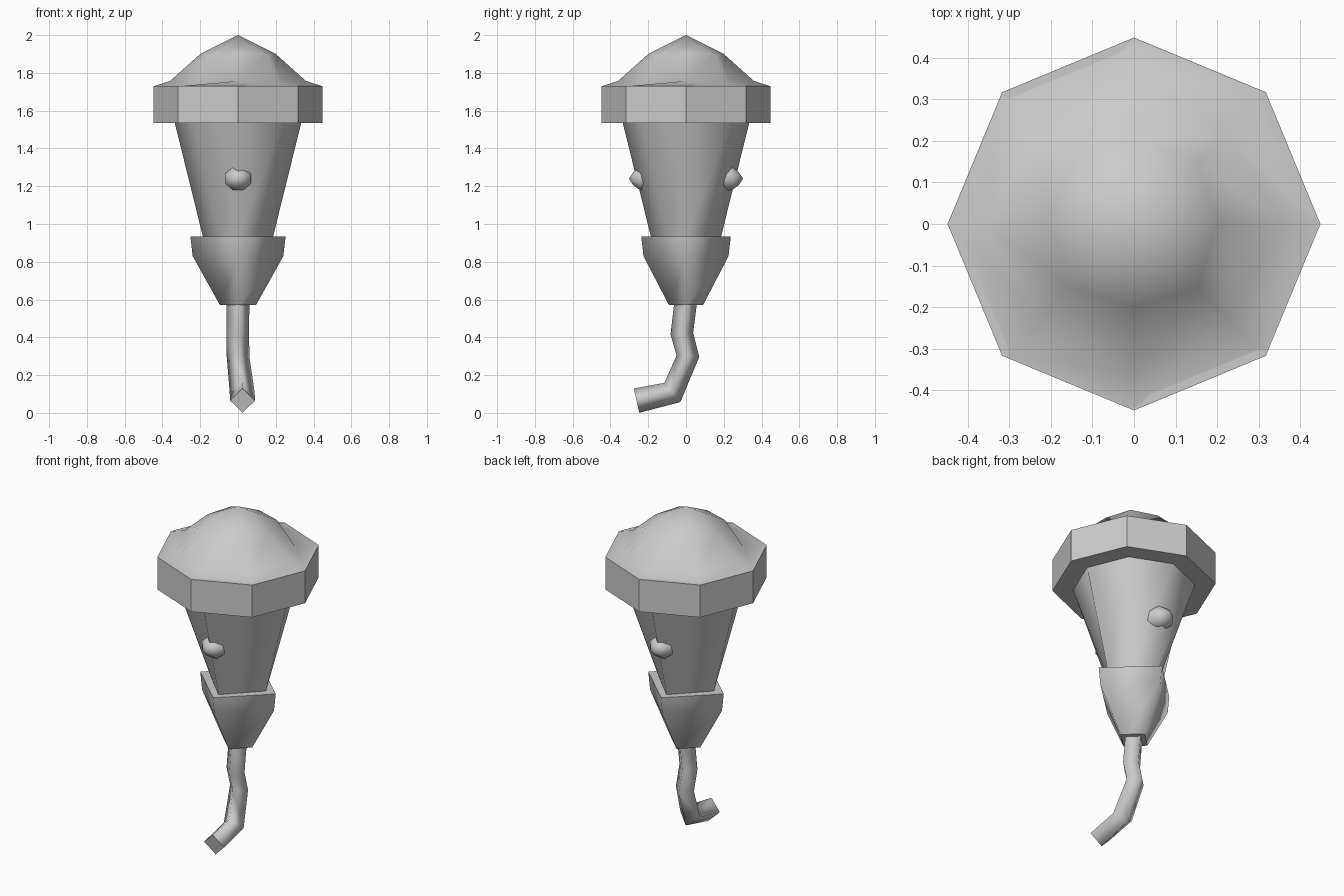
import bpy, bmesh, math
from mathutils import Vector

if "Cube" in bpy.data.objects:
    bpy.data.objects.remove(bpy.data.objects["Cube"])

mat = bpy.data.materials.new("plain_grey")
mat.diffuse_color = (0.6, 0.6, 0.6, 1)
mat.use_nodes = True
mat.node_tree.nodes["Principled BSDF"].inputs["Base Color"].default_value = mat.diffuse_color


def skin(name, rings, smooth=True, cap_start=True, cap_end=True):
    """Bridge matching rings of points into one closed surface."""
    bm = bmesh.new()
    vs = [[bm.verts.new(p) for p in r] for r in rings]
    n = len(rings[0])
    for a, b in zip(vs, vs[1:]):
        for i in range(n):
            j = (i + 1) % n
            bm.faces.new((a[i], a[j], b[j], b[i]))
    if cap_start:
        bm.faces.new(vs[0][::-1])
    if cap_end:
        bm.faces.new(vs[-1])
    bmesh.ops.remove_doubles(bm, verts=bm.verts, dist=1e-5)
    bmesh.ops.recalc_face_normals(bm, faces=bm.faces)
    for f in bm.faces:
        f.smooth = smooth and len(f.verts) < 5
    # crisp rims around the end caps
    for e in bm.edges:
        if any(len(f.verts) > 4 for f in e.link_faces):
            e.smooth = False
    me = bpy.data.meshes.new(name)
    bm.to_mesh(me)
    bm.free()
    me.materials.append(mat)
    ob = bpy.data.objects.new(name, me)
    bpy.context.collection.objects.link(ob)
    return ob


def ring(z, rx, diag=1.0, ry=None, n=8):
    """Level ring with corners on the axes; diag scales the in-between corners."""
    ry = rx if ry is None else ry
    pts = []
    for i in range(n):
        a = 2 * math.pi * i / n
        s = diag if n == 8 and i % 2 else 1
        pts.append(Vector((rx * s * math.cos(a), ry * s * math.sin(a), z)))
    return pts


# octagonal collar
skin("collar", [ring(1.535, 0.448), ring(1.73, 0.448)], smooth=False)

# domed cap, dipping at its diagonal corners
foot = ring(1.757, 0.36, 0.875)
for i in range(1, 8, 2):
    foot[i].z = 1.735
skin("cap_dome", [ring(1.729, 0.448), foot, ring(1.9, 0.2, 1.08),
                  ring(2.0, 0.0)], cap_start=False, cap_end=False)

# body blending from an octagon above to a diamond below
skin("body", [ring(0.93, 0.185, math.sqrt(0.5)), ring(1.54, 0.336)])


# diamond-shaped socket
def diamond(z, rx, ry):
    return ring(z, rx, 1, ry, 4)


socket = skin("socket", [diamond(0.57, 0.095, 0.09), diamond(0.83, 0.24, 0.225),
                         diamond(0.935, 0.252, 0.237)])
for p in socket.data.polygons:
    if abs(p.normal.z) > 0.95:
        p.use_smooth = False

# cord with a square section, bent in depth
path = [Vector(p) for p in ((0, 0, 0.6), (-0.001, -0.022, 0.42), (0.0, 0.01, 0.3),
                            (0.022, -0.072, 0.108), (0.024, -0.262, 0.065))]
rings = []
for i, p in enumerate(path):
    t = (path[min(i + 1, 4)] - path[max(i - 1, 0)])
    t.x = 0
    if i in (1, 2, 3):
        t = (path[i + 1] - p).normalized() + (p - path[i - 1]).normalized()
        t.x = 0
    t.normalize()
    side = Vector((1, 0, 0))
    up = side.cross(t)
    w = 0.066 if i in (3, 4) else 0.06
    rings.append([p + side * w, p + up * w, p - side * w, p - up * w])
cord = skin("cord", rings)
for p in cord.data.polygons:
    if p.index >= 16:
        p.use_smooth = False

# knobs on the front and back
for name, s in (("front_knob", -1), ("back_knob", 1)):
    def knob_ring(y, r):
        return [Vector((r * 1.08 * math.cos(math.pi * (k + 0.5) / 4), s * y,
                        1.24 + r * 0.92 * math.sin(math.pi * (k + 0.5) / 4)))
                for k in range(8)]
    skin(name, [knob_ring(0.17, 0.07), knob_ring(0.245, 0.07),
                knob_ring(0.28, 0.04), knob_ring(0.302, 0.0)], cap_end=False)
